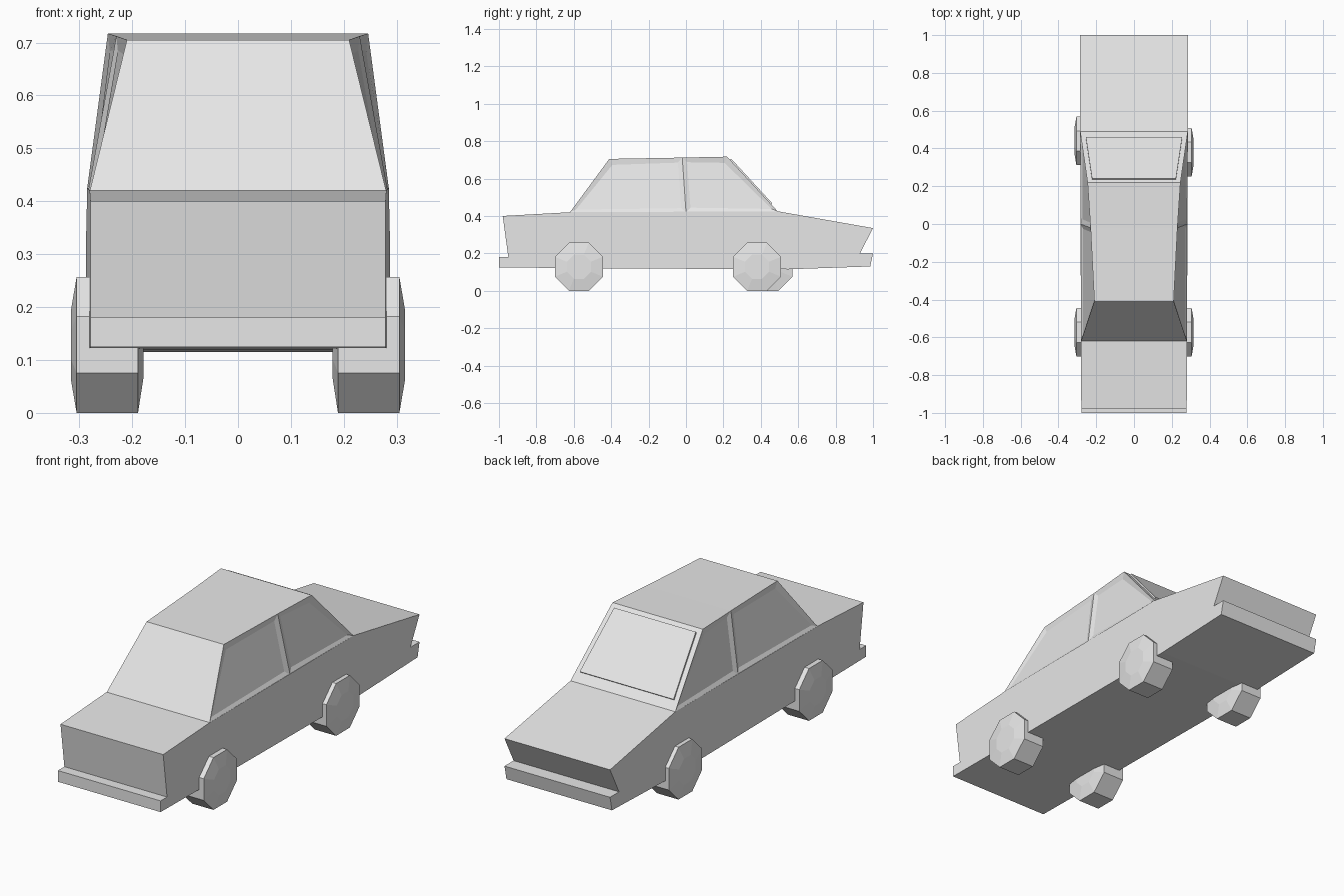
import bpy, bmesh, math
from mathutils import Vector

if "Cube" in bpy.data.objects:
    bpy.data.objects.remove(bpy.data.objects["Cube"], do_unlink=True)

grey = bpy.data.materials.new("plain grey")
grey.use_nodes = True
grey.diffuse_color = (0.8, 0.8, 0.8, 1)
grey.node_tree.nodes["Principled BSDF"].inputs["Base Color"].default_value = (0.8, 0.8, 0.8, 1)


def finish(bm, name):
    bmesh.ops.recalc_face_normals(bm, faces=bm.faces)
    mesh = bpy.data.meshes.new(name)
    bm.to_mesh(mesh)
    bm.free()
    mesh.materials.append(grey)
    obj = bpy.data.objects.new(name, mesh)
    bpy.context.collection.objects.link(obj)
    return obj


def loft(bm, rings, caps=True):
    """Skin a row of rings of points and close both ends."""
    rows = [[bm.verts.new(p) for p in ring] for ring in rings]
    n = len(rows[0])
    for a, b in zip(rows, rows[1:]):
        for i in range(n):
            j = (i + 1) % n
            bm.faces.new((a[i], a[j], b[j], b[i]))
    if caps:
        bm.faces.new(rows[0])
        bm.faces.new(rows[-1])


# Lower body with both bumpers: side profile, slightly wider at the tail
profile = [(-0.98, 0.40), (-0.62, 0.42), (0.49, 0.425), (1.0, 0.335),
           (0.93, 0.20), (1.0, 0.20), (0.985, 0.13), (0.55, 0.115),
           (-0.45, 0.12), (-1.0, 0.125), (-1.0, 0.18), (-0.95, 0.18)]
bm = bmesh.new()
loft(bm, [[(s * (0.283 + 0.004 * y), y, z) for y, z in profile] for s in (-1, 1)])
finish(bm, "body")

# Cabin: cross-sections from front to rear, split at the door pillar
sections = [(-0.62, 0.28, 0.42, -0.41, 0.21, 0.705),
            (0.0, 0.283, 0.42, -0.02, 0.23, 0.712),
            (0.49, 0.285, 0.425, 0.22, 0.246, 0.717)]
bm = bmesh.new()
loft(bm, [[(-w, y, z), (-tw, ty, tz), (tw, ty, tz), (w, y, z)]
          for y, w, z, ty, tw, tz in sections])
bmesh.ops.recalc_face_normals(bm, faces=bm.faces)
bm.normal_update()
# Recessed side windows and a flush front window
sides = [f for f in bm.faces if abs(f.normal.x) > 0.7]
front = [f for f in bm.faces if f.normal.y < -0.6]
bmesh.ops.inset_individual(bm, faces=sides, thickness=0.035, depth=-0.008)
bmesh.ops.inset_individual(bm, faces=front, thickness=0.04, depth=0)
finish(bm, "cabin")

# Rear window: thin plate lying on the sloping glass
out = Vector((0, 0.73, 0.68))
corners = [Vector(p) for p in ((-0.255, 0.455, 0.461), (0.255, 0.455, 0.461),
                               (0.222, 0.235, 0.700), (-0.222, 0.235, 0.700))]
bm = bmesh.new()
loft(bm, [corners, [c + out * 0.009 for c in corners]])
finish(bm, "rear_window")


# Wheels: octagons with gently domed faces
def wheel(name, side, y):
    radius = 0.1285 / math.cos(math.pi / 8)
    bm = bmesh.new()
    rings = []
    for x, scale in ((0.179, 0.5), (0.189, 1), (0.305, 1), (0.316, 0.5)):
        angles = [math.pi / 8 + k * math.pi / 4 for k in range(8)]
        rings.append([(side * x, y + radius * scale * math.cos(a),
                       0.1285 + radius * scale * math.sin(a)) for a in angles])
    loft(bm, rings)
    finish(bm, name)


wheel("front_wheel_left", 1, -0.573)
wheel("front_wheel_right", -1, -0.573)
wheel("rear_wheel_left", 1, 0.38)
wheel("rear_wheel_right", -1, 0.44)
